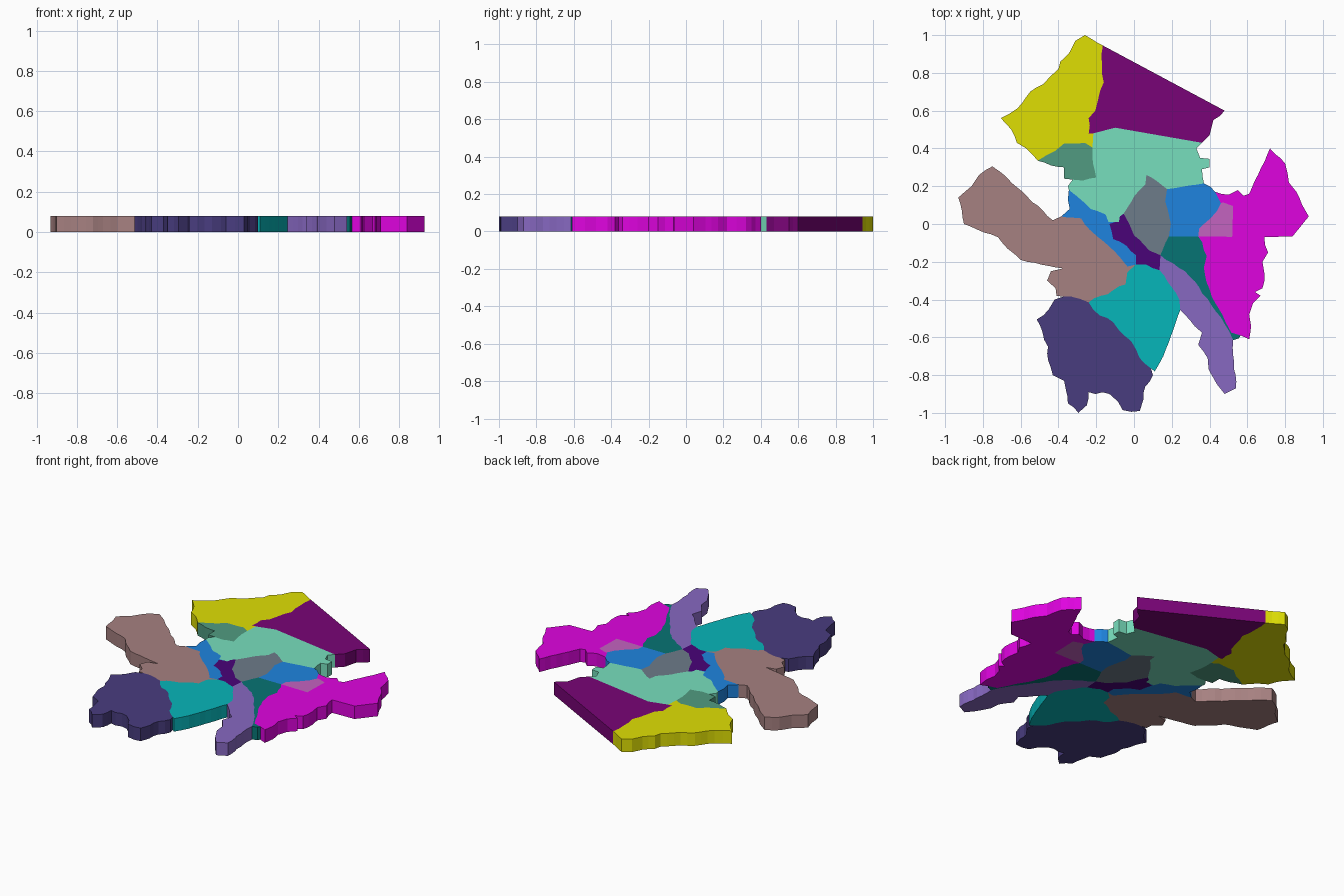
import bpy, bmesh, random
from mathutils import Vector

if "Cube" in bpy.data.objects:
    bpy.data.objects.remove(bpy.data.objects["Cube"])

random.seed(4)
HEIGHT = 0.08


def rough(points, amp=0.007):
    """Add small natural wobbles between the points of a border; ends stay put."""
    out = []
    for a, b in zip(points, points[1:]):
        a, b = Vector(a), Vector(b)
        d = b - a
        n = max(1, int(d.length / 0.035))
        side = Vector((-d.y, d.x)).normalized()
        for i in range(n):
            w = random.uniform(-amp, amp) if i else 0
            out.append(a + d * i / n + side * w)
    return out + [Vector(points[-1])]


def region(name, color, *borders):
    """Extrude a closed loop of shared borders; borders join end to end."""
    loop = []
    for b in borders:
        loop += [p for p in b if not loop or (p - loop[-1]).length > 1e-5]
    if (loop[0] - loop[-1]).length < 1e-5:
        loop.pop()
    bm = bmesh.new()
    face = bm.faces.new([bm.verts.new((p.x, p.y, 0)) for p in loop])
    top = bmesh.ops.extrude_face_region(bm, geom=[face])["geom"]
    bmesh.ops.translate(bm, vec=(0, 0, HEIGHT),
                        verts=[v for v in top if isinstance(v, bmesh.types.BMVert)])
    bmesh.ops.triangulate(bm, faces=[f for f in bm.faces if len(f.verts) > 4])
    bmesh.ops.recalc_face_normals(bm, faces=bm.faces)
    mesh = bpy.data.meshes.new(name)
    bm.to_mesh(mesh)
    bm.free()
    mat = bpy.data.materials.new(name + "_colour")
    mat.diffuse_color = (*[(int(color[i:i + 2], 16) / 255) ** 2.2 for i in (0, 2, 4)], 1)
    mat.use_nodes = True
    mat.node_tree.nodes["Principled BSDF"].inputs["Base Color"].default_value = mat.diffuse_color
    mesh.materials.append(mat)
    bpy.context.collection.objects.link(bpy.data.objects.new(name, mesh))


def rev(border):
    return border[::-1]


# Junctions where three borders meet
A, B, C, D = (-.165, .945), (-.24, .48), (-.22, .405), (-.51, .335)
E, F, G, H = (.36, .43), (.37, .215), (.175, .185), (-.055, .055)
I, K, L, M = (-.10, .01), (.01, -.215), (-.385, .04), (-.345, .18)
N, P, Q, R = (-.325, .235), (.14, -.165), (.135, -.245), (.185, -.065)
S, T, U, V = (.245, -.455), (.525, -.615), (.34, -.065), (.565, -.59)
W, X, Y, Z = (.43, .17), (.46, .11), (-.24, -.415), (.09, -.765)
AA = (-.375, -.385)

# Northern borders
yellow_coast = rough([D, (-.57, .40), (-.62, .43), (-.65, .5), (-.705, .56), (-.62, .61),
                      (-.55, .70), (-.48, .74), (-.40, .82), (-.39, .86), (-.34, .91),
                      (-.31, .97), (-.26, 1.0), A], .004)
yellow_plum = rough([A, (-.17, .85), (-.16, .75), (-.19, .66), (-.205, .60), (-.24, .56), B])
yellow_mint = rough([B, (-.215, .48), C], 0)
yellow_sage = rough([C, (-.26, .43), (-.37, .426), (-.42, .385), D], .004)
plum_coast = rough([A, (.48, .60)], 0) + rough([(.48, .60), (.42, .55), (.40, .47), E])
plum_mint = rough([E, (-.10, .51), (-.215, .48), B], 0)
sage_mint = rough([C, (-.22, .35), (-.20, .246), (-.27, .23), N], .004)
sage_coast = rough([N, (-.37, .24), (-.37, .30), (-.44, .31), D])
mint_west = rough([N, (-.35, .2), M], .004)
mint_east = rough([E, (.33, .40), (.35, .35), (.40, .345), (.40, .30), (.36, .29), F])

# Central borders
mint_east_blue = rough([F, G], .002)
mint_grey = rough([G, (.155, .20), (.066, .26), (.06, .21), (0, .145), H], .004)
mint_violet = rough([H, (-.075, .04), (-.08, .01), I], 0)
mint_west_blue = rough([I, (-.135, .01), (-.15, .05), (-.23, .08), (-.265, .115), M], .004)
west_blue_coast = rough([M, (-.35, .13), (-.34, .08), L])
west_blue_brown = rough([L, (-.28, .03), (-.235, -.03), (-.19, -.07), (-.13, -.12),
                         (-.035, -.225), K], .004)
violet_blue = rough([K, (.01, -.165), (-.04, -.115), (-.11, -.08), (-.13, 0), I], .004)
violet_grey = rough([H, (-.025, 0), (0, -.06), (.08, -.14), P], .004)
violet_lilac = rough([P, Q], 0)
violet_cyan = rough([Q, (.065, -.215), K], .004)
grey_green = rough([P, R], .004)
grey_east_blue = rough([R, (.195, 0), (.165, .12), G], .004)

# Eastern borders
blue_green = rough([R, U], 0)
blue_coast = rough([F, W])
blue_magenta = rough([W, X], .004)
blue_pink = rough([X, (.44, .07), (.405, .03), (.345, -.025), U], .004)
pink_magenta = rough([X, (.47, .115), (.525, .095), (.52, -.068), U], 0)
green_magenta = rough([U, (.385, -.17), (.37, -.23), (.40, -.345), (.45, -.45), (.485, -.52),
                       (.515, -.575), V])
green_coast = rough([V, (.555, -.605), T])
green_lilac = rough([T, (.48, -.53), (.41, -.43), (.345, -.335), (.27, -.25), P], .005)
magenta_coast = rough([W, (.46, .16), (.50, .155), (.55, .18), (.58, .15), (.61, .16),
                       (.64, .23), (.72, .40), (.80, .32), (.82, .22), (.86, .17),
                       (.925, .04)], .004) + \
    rough([(.925, .04), (.84, -.065), (.69, -.07)], 0) + \
    rough([(.69, -.07), (.71, -.15), (.68, -.20), (.69, -.26), (.68, -.34), (.64, -.36),
           (.67, -.38), (.63, -.42), (.61, -.48), (.62, -.54), (.61, -.61), V])

# Southern and western borders
lilac_cyan = rough([Q, (.20, -.335), (.24, -.40), S], .004)
lilac_coast = rough([S, (.32, -.54), (.36, -.575), (.34, -.64), (.39, -.71), (.395, -.77),
                     (.44, -.85), (.48, -.90), (.54, -.87), (.53, -.73), T], .005)
cyan_coast = rough([S, (.155, -.70), (.11, -.78), Z], .003)
cyan_navy = rough([Z, (.03, -.71), (-.015, -.62), (-.11, -.52), (-.18, -.485), Y])
cyan_brown = rough([Y, (-.11, -.35), (-.045, -.32), (-.035, -.255), K])
navy_brown = rough([Y, (-.33, -.385), AA], .004)
navy_coast = rough([AA, (-.42, -.40), (-.45, -.45), (-.515, -.505), (-.485, -.57),
                    (-.455, -.65), (-.455, -.72), (-.43, -.80), (-.37, -.83), (-.35, -.95),
                    (-.295, -1.0), (-.25, -.96), (-.24, -.89), (-.13, -.90), (-.085, -.94),
                    (-.06, -.985), (.03, -.99), (.05, -.93), (.06, -.86), (.10, -.80), Z])
brown_coast = rough([AA, (-.41, -.38), (-.415, -.34), (-.46, -.30), (-.44, -.25),
                     (-.375, -.235), (-.60, -.19), (-.67, -.13), (-.72, -.07), (-.90, 0),
                     (-.93, .14), (-.86, .20), (-.82, .26), (-.75, .305), (-.70, .27),
                     (-.43, .02), L], .004)

# Map regions
region("northwest_region", "dede0c", yellow_coast, yellow_plum, yellow_mint, yellow_sage)
region("north_region", "780c76", plum_coast, plum_mint, rev(yellow_plum))
region("sage_region", "529a80", sage_mint, sage_coast, rev(yellow_sage))
region("mint_region", "77debc", mint_east, mint_east_blue, mint_grey, mint_violet,
       mint_west_blue, rev(mint_west), rev(sage_mint), rev(yellow_mint)[:-1], rev(plum_mint)[1:])
region("west_blue_region", "2483de", mint_west_blue, west_blue_coast, west_blue_brown, violet_blue)
region("centre_violet_region", "4b0b78", violet_grey, violet_lilac, violet_cyan,
       violet_blue, rev(mint_violet))
region("centre_grey_region", "6d7b88", mint_grey, violet_grey, grey_green, grey_east_blue)
region("east_blue_region", "2483de", blue_coast, blue_magenta, blue_pink, rev(blue_green),
       grey_east_blue, rev(mint_east_blue))
region("pink_region", "c263be", pink_magenta, rev(blue_pink))
region("green_region", "0f7373", blue_green, green_magenta, green_coast, green_lilac, grey_green)
region("east_region", "de0cde", magenta_coast, rev(green_magenta), rev(pink_magenta),
       rev(blue_magenta))
region("southeast_region", "8668c0", lilac_cyan, lilac_coast, green_lilac, violet_lilac)
region("south_region", "0fb4b8", lilac_cyan, cyan_coast, cyan_navy, cyan_brown, rev(violet_cyan))
region("southwest_region", "4a3f7e", navy_coast, cyan_navy, navy_brown)
region("west_region", "a58080", brown_coast, west_blue_brown, rev(cyan_brown), navy_brown)
